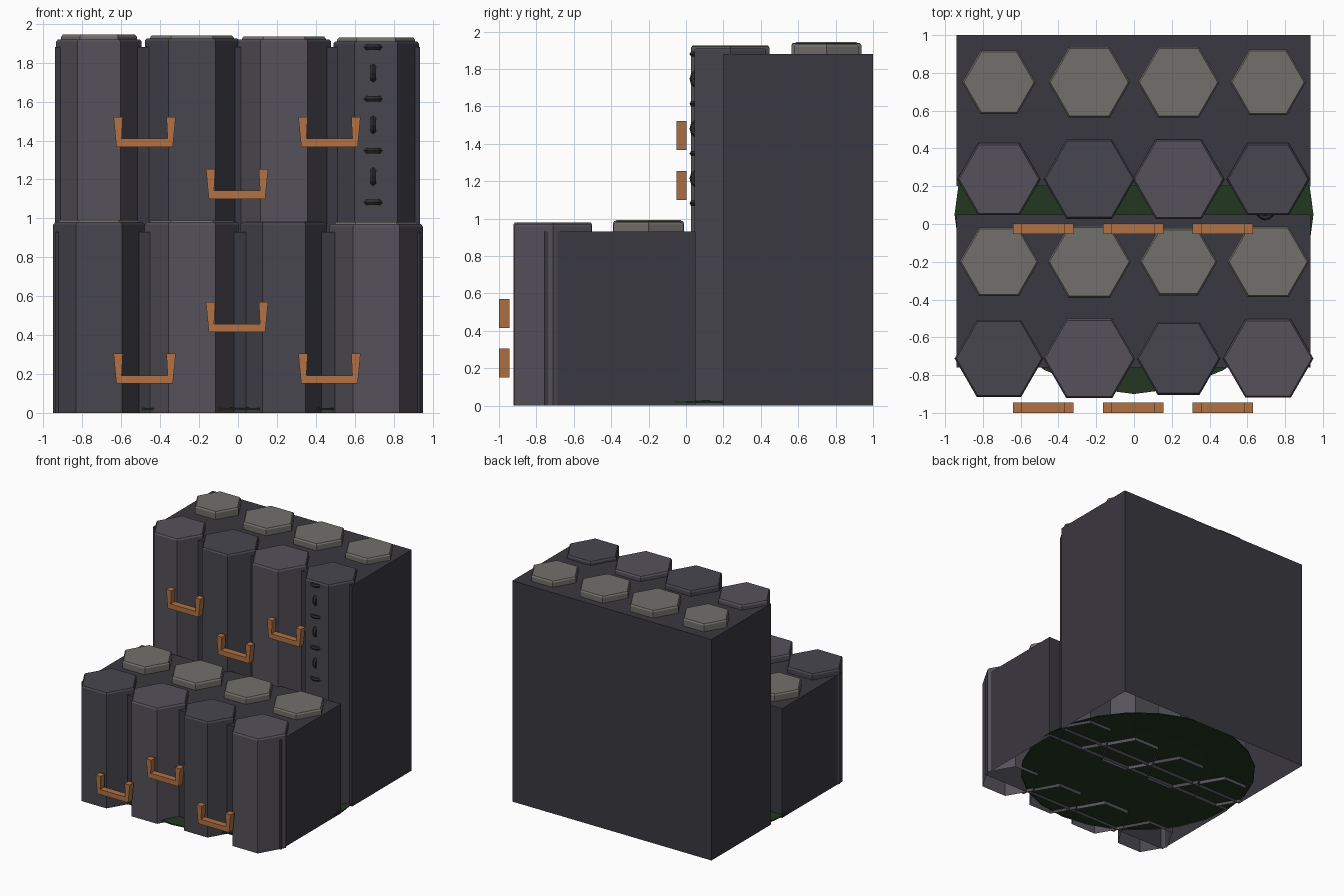
import bpy, math
from mathutils import Matrix

if "Cube" in bpy.data.objects:
    bpy.data.objects.remove(bpy.data.objects["Cube"])


def material(name, rgb):
    m = bpy.data.materials.new(name)
    m.diffuse_color = (*rgb, 1)
    m.use_nodes = True
    m.node_tree.nodes["Principled BSDF"].inputs["Base Color"].default_value = m.diffuse_color
    return m


LIGHT = material("light_basalt", (0.09, 0.083, 0.102))
DARK = material("dark_basalt", (0.065, 0.062, 0.078))
CORE = material("core_rock", (0.042, 0.040, 0.050))
CAP = material("pale_stone", (0.17, 0.16, 0.145))
COPPER = material("copper", (0.44, 0.17, 0.06))
MOSS = material("moss", (0.017, 0.038, 0.015))
IRON = material("iron", (0.025, 0.026, 0.028))


def mesh_object(name, verts, faces, mat):
    me = bpy.data.meshes.new(name)
    me.from_pydata(verts, [], faces)
    me.materials.append(mat)
    ob = bpy.data.objects.new(name, me)
    bpy.context.collection.objects.link(ob)
    return ob


def prism(name, rings, mat):
    """Stack of rings, closed on top and open underneath."""
    n = len(rings[0])
    verts = [v for r in rings for v in r]
    faces = [(k * n + i, k * n + (i + 1) % n, (k + 1) * n + (i + 1) % n, (k + 1) * n + i)
             for k in range(len(rings) - 1) for i in range(n)]
    faces.append(tuple(range((len(rings) - 1) * n, len(rings) * n)))
    return mesh_object(name, verts, faces, mat)


def circle(x, y, z, r, n):
    return [(x + r * math.cos(i * math.tau / n), y + r * math.sin(i * math.tau / n), z)
            for i in range(n)]


def hex_column(name, x, y, r, z0, z1, mat):
    b = 0.012
    prism(name, [circle(x, y, z0, r, 6), circle(x, y, z1 - b, r, 6),
                 circle(x, y, z1, r - b * 0.8, 6)], mat)


def block(name, y0, y1, h):
    prism(name, [[(-0.94, y0, z), (0.935, y0, z), (0.935, y1, z), (-0.94, y1, z)]
                 for z in (0, h)], CORE)


# Rock cores of the two steps
block("lower_core", -0.76, 0.05, 0.93)
block("upper_core", 0.20, 1.0, 1.88)

# Front columns: x, radius, height
xs = (-0.715, -0.237, 0.236, 0.71)
lower = ((0.235, 0.98), (0.243, 0.98), (0.222, 0.98), (0.24, 0.97))
upper = ((0.22, 1.92), (0.242, 1.925), (0.243, 1.92), (0.22, 1.91))
for i, x in enumerate(xs):
    r, h = lower[i]
    hex_column(f"lower_column_{i+1}", x, -0.712, r, 0, h, LIGHT if i % 2 else DARK)
    r, h = upper[i]
    hex_column(f"upper_column_{i+1}", x, 0.237, r, 0, h, DARK if i % 2 else LIGHT)

# Pale hexagonal caps behind the columns
for i, x in enumerate(xs):
    hex_column(f"lower_cap_{i+1}", x, -0.2, (0.21, 0.22, 0.205, 0.216)[i], 0.92, 0.992 - i * 0.004, CAP)
    hex_column(f"upper_cap_{i+1}", x, 0.75, (0.195, 0.216, 0.216, 0.2)[i], 1.87, 1.945 - i * 0.005, CAP)


# Foothold brackets: U profile extruded in y
def bracket(name, x, y, z):
    half = [(0.145, 0), (0.16, 0.155), (0.112, 0.155), (0.118, 0.043)]
    prof = half + [(-a, b) for a, b in reversed(half)]
    n = len(prof)
    verts = [(x + a, y + d, z + b) for d in (0, 0.055) for a, b in prof]
    faces = [(i, i + n, (i + 1) % n + n, (i + 1) % n) for i in range(n)]
    for o in (0, n):
        for q in ((0, 1, 2, 3), (0, 3, 4, 7), (7, 4, 5, 6)):
            faces.append(tuple(o + k for k in (q if o == 0 else reversed(q))))
    mesh_object(name, verts, faces, COPPER)


for i, (x, zu, zl) in enumerate(((-0.48, 1.367, 0.15), (-0.005, 1.1, 0.415), (0.47, 1.367, 0.15))):
    bracket(f"upper_bracket_{i+1}", x, -0.052, zu)
    bracket(f"lower_bracket_{i+1}", x, -1.0, zl)

# Iron chain half sunk into the last upper column
for i in range(7):
    R, r, n, k = 0.039, 0.016, 12, 6
    verts = [((R + r * math.cos(v * math.tau / k)) * math.cos(u * math.tau / n),
              (R + r * math.cos(v * math.tau / k)) * math.sin(u * math.tau / n),
              r * math.sin(v * math.tau / k)) for u in range(n) for v in range(k)]
    faces = [(u * k + v, (u + 1) % n * k + v, (u + 1) % n * k + (v + 1) % k, u * k + (v + 1) % k)
             for u in range(n) for v in range(k)]
    ob = mesh_object(f"chain_link_{i+1}", verts, faces, IRON)
    ob.data.transform(Matrix.Translation((0.695, 0.074, 1.88 - i * 0.133)) @
                      Matrix.Rotation(math.pi / 2 * (i % 2), 4, 'Y'))

# Mossy ground disc with a shallow inner ring
prism("moss_disc", [circle(0, 0.05, 0.015, 0.95, 24), circle(0, 0.05, 0.025, 0.95, 24),
                    circle(0, 0.05, 0.03, 0.59, 24)], MOSS)
